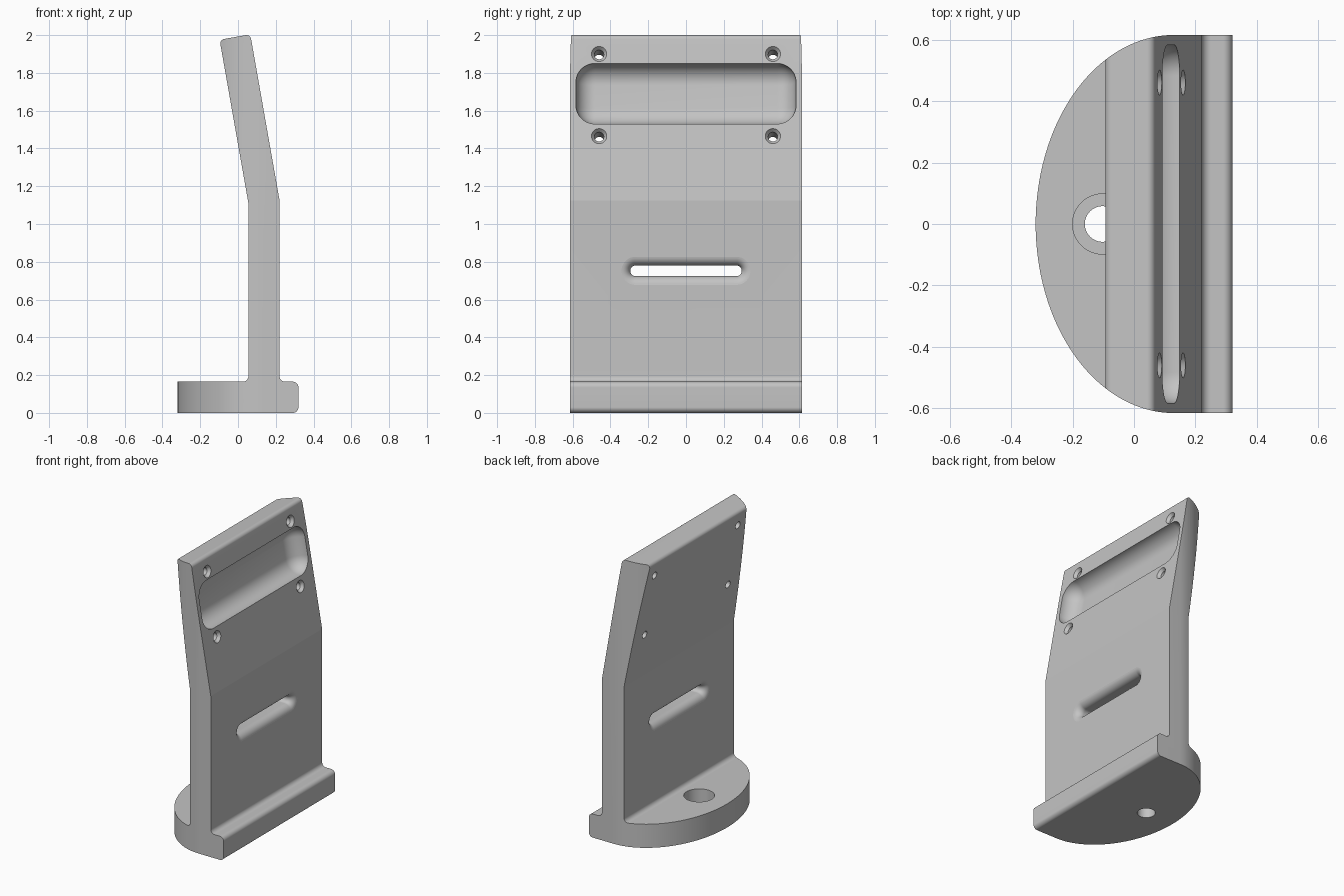
import bpy, bmesh
from math import pi, sin, cos, tan, radians
from mathutils import Matrix, Vector

cube = bpy.data.objects.get("Cube")
if cube:
    bpy.data.objects.remove(cube, do_unlink=True)

HALF_W = 0.615          # half width along y
LEAN = radians(10)      # backward tilt of the upper plate
THICK = 0.165
BEND = Vector((0.22, 0, 1.125))

grey = bpy.data.materials.new("plain grey")
grey.use_nodes = True
grey.diffuse_color = (0.55, 0.55, 0.55, 1)
grey.node_tree.nodes["Principled BSDF"].inputs["Base Color"].default_value = (0.55, 0.55, 0.55, 1)


def finish(name, bm, matrix):
    bmesh.ops.recalc_face_normals(bm, faces=bm.faces)
    mesh = bpy.data.meshes.new(name)
    bm.to_mesh(mesh)
    bm.free()
    mesh.transform(matrix)
    mesh.materials.append(grey)
    obj = bpy.data.objects.new(name, mesh)
    bpy.context.collection.objects.link(obj)
    return obj


def loft(name, rings, matrix=Matrix()):
    """Closed solid through rings of equally many points."""
    bm = bmesh.new()
    loops = [[bm.verts.new(p) for p in ring] for ring in rings]
    n = len(loops[0])
    for a, b in zip(loops, loops[1:]):
        for i in range(n):
            j = (i + 1) % n
            bm.faces.new((a[i], a[j], b[j], b[i]))
    bm.faces.new(loops[0])
    bm.faces.new(loops[-1])
    return finish(name, bm, matrix)


def rounded(corners, steps=16):
    """Outline with each (x, z, radius) corner replaced by an arc."""
    out = []
    for i, (x, z, r) in enumerate(corners):
        p = Vector((x, z))
        if r == 0:
            out.append(p)
            continue
        a = (Vector(corners[i - 1][:2]) - p).normalized()
        b = (Vector(corners[(i + 1) % len(corners)][:2]) - p).normalized()
        half = a.angle(b) / 2
        centre = p + (a + b).normalized() * r / sin(half)
        start = (p + a * r / tan(half) - centre).normalized()
        end = (p + b * r / tan(half) - centre).normalized()
        for k in range(steps + 1):
            out.append(centre + start.slerp(end, k / steps) * r)
    return out


def stadium(x, r, half=0.0, n=64):
    """Ring across the x axis, a circle or a long slot along y."""
    ring = []
    for k in range(n):
        a = 2 * pi * (k + 0.5) / n
        ring.append((x, r * cos(a) + (half if cos(a) > 0 else -half), r * sin(a)))
    return ring


def boolean(target, tool, operation):
    mod = target.modifiers.new(tool.name, 'BOOLEAN')
    mod.operation = operation
    mod.solver = 'EXACT'
    mod.object = tool
    bpy.context.view_layer.objects.active = target
    bpy.ops.object.modifier_apply(modifier=mod.name)
    bpy.data.objects.remove(tool, do_unlink=True)


def on_slope(y, z):
    """Frame on the leaning face: x outward, z up the slope."""
    x = BEND.x - (z - BEND.z) * tan(LEAN)
    return Matrix.Translation((x, y, z)) @ Matrix.Rotation(-LEAN, 4, 'Y')


# Side profile: foot, upright wall and leaning plate
top = on_slope(0, 2.004)
front_top = top.translation
back_top = top @ Vector((-THICK, 0, 0))
BACK = BEND.x - THICK
profile = rounded([
    (-0.5, 0, 0), (0.32, 0, 0.03), (0.32, 0.165, 0.03), (BEND.x, 0.165, 0.03),
    (BEND.x, BEND.z, 0), (front_top.x, front_top.z, 0.025),
    (back_top.x, back_top.z, 0.025), (BACK, BEND.z - THICK * tan(LEAN / 2), 0),
    (BACK, 0.165, 0.03), (-0.5, 0.165, 0)])
bracket = loft("bracket", [[(p.x, y, p.y) for p in profile] for y in (-0.7, 0.7)])

# Trim everything to the D-shaped plan
plan = [(0.5, HALF_W), (0.5, -HALF_W)]
for k in range(81):
    a = pi * k / 80
    plan.append((0.13 - 0.45 * sin(a), -HALF_W * cos(a)))
boolean(bracket, loft("plan_trim", [[(x, y, z) for x, y in plan] for z in (-0.1, 2.2)]), 'INTERSECT')

# Scooped pocket in the leaning face
bm = bmesh.new()
bmesh.ops.create_cube(bm, size=1, matrix=Matrix.Diagonal((0.4, 1.165, 0.325, 1)))
bmesh.ops.bevel(bm, geom=bm.edges[:], offset=0.1, segments=16, profile=0.5, affect='EDGES')
pocket = finish("pocket", bm, on_slope(0, 1.69) @ Matrix.Translation((0.097, 0, 0)))
boolean(bracket, pocket, 'DIFFERENCE')

# Countersunk screw holes around the pocket
for y in (-0.46, 0.46):
    for z in (1.465, 1.9):
        rings = [stadium(-0.3, 0.025), stadium(-0.02, 0.025),
                 stadium(0.002, 0.042), stadium(0.1, 0.042)]
        boolean(bracket, loft("screw_hole", rings, on_slope(y, z)), 'DIFFERENCE')

# Cable slot with rounded mouths on both sides
FLARE = 0.05
arc = []
for k in range(16):
    a = (pi / 2) * k / 16
    arc.append((THICK / 2 - FLARE + FLARE * sin(a), 0.028 + FLARE * (1 - cos(a))))
arc.append((THICK / 2 + 0.001, 0.028 + FLARE))
half_rings = [stadium(x, r, 0.267) for x, r in arc]
back_rings = [stadium(-x, r, 0.267) for x, r in reversed(arc)]
slot = loft("cable_slot", back_rings + half_rings,
            Matrix.Translation((BEND.x - THICK / 2, 0, 0.752)))
boolean(bracket, slot, 'DIFFERENCE')

# Counterbored mounting hole in the foot
rings = [stadium(-0.1, 0.058), stadium(0.065, 0.058),
         stadium(0.065, 0.098), stadium(0.3, 0.098)]
mount = loft("mounting_hole", rings,
             Matrix.Translation((-0.102, 0, 0)) @ Matrix.Rotation(-pi / 2, 4, 'Y'))
boolean(bracket, mount, 'DIFFERENCE')

# Smooth fillets, crisp edges
bpy.ops.object.select_all(action='DESELECT')
bracket.select_set(True)
bpy.context.view_layer.objects.active = bracket
bpy.ops.object.shade_smooth_by_angle(angle=radians(9))
